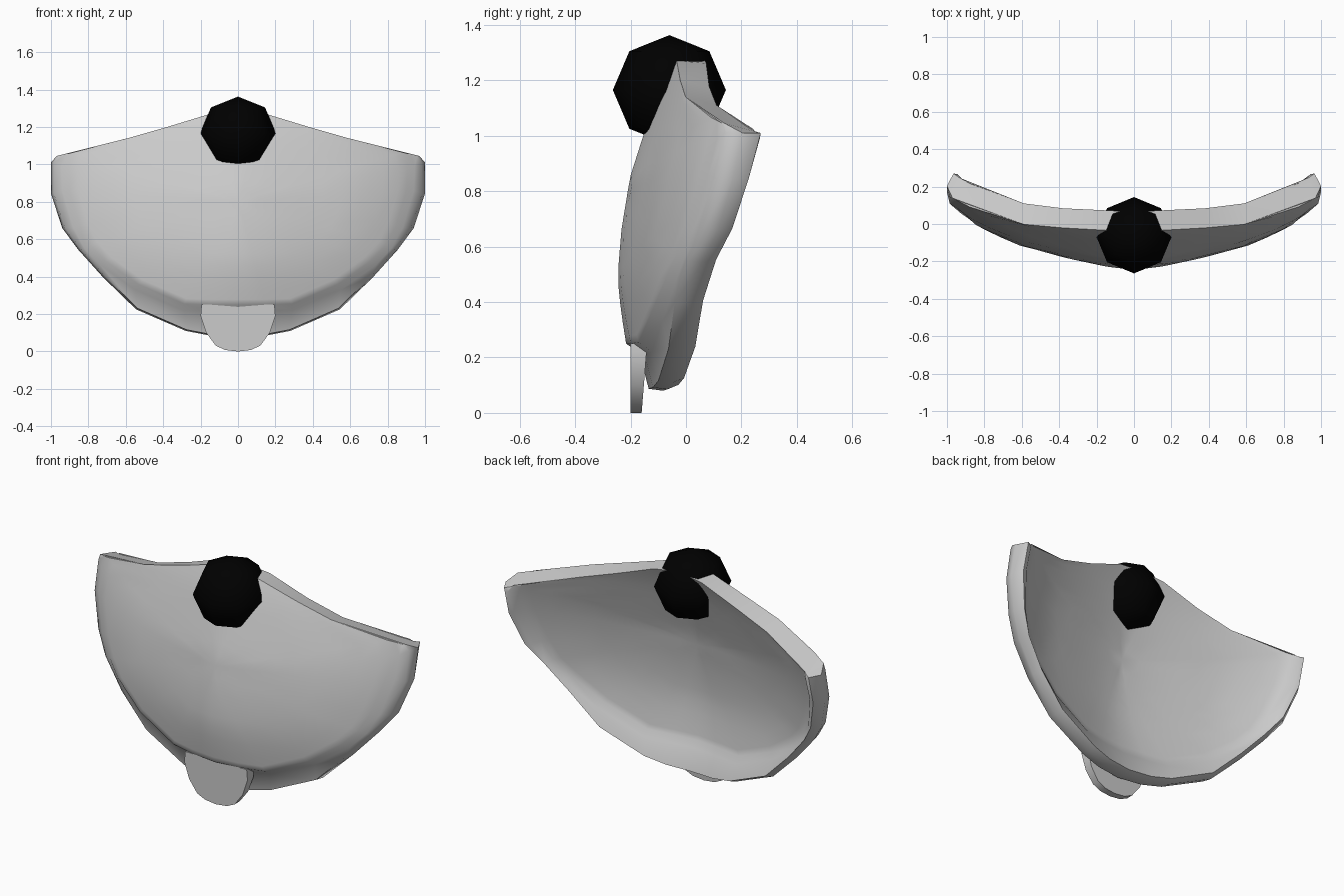
import bpy, bmesh, math

if "Cube" in bpy.data.objects:
    bpy.data.objects.remove(bpy.data.objects["Cube"])

# Front face: vertical centre profile (z, y) and how far it sweeps back sideways (x, y)
PROFILE = [(0.0, -0.18), (0.08, -0.19), (0.256, -0.217), (0.37, -0.235), (0.49, -0.247), (0.66, -0.233),
           (0.85, -0.202), (0.985, -0.159), (1.16, -0.1), (1.28, -0.045)]
SWEEP = [(0, 0), (.13, .013), (.31, .05), (.6, .125), (.83, .228), (1.0, .345)]


def lerp(table, t):
    for (a, p), (b, q) in zip(table, table[1:]):
        if t <= b:
            break
    return p + (q - p) * (t - a) / (b - a)


def front_y(x, z):
    return lerp(PROFILE, z) + lerp(SWEEP, abs(x))


def mirrored(half):
    """Close a half outline that starts and ends on x = 0."""
    return half + [(-x, z) for x, z in reversed(half[1:-1])]


def scaled(ring, s):
    return [(x * s, 0.8 + (z - 0.8) * s) for x, z in ring]


def finish(name, bm, angle):
    bmesh.ops.recalc_face_normals(bm, faces=bm.faces)
    me = bpy.data.meshes.new(name)
    bm.to_mesh(me)
    bm.free()
    ob = bpy.data.objects.new(name, me)
    bpy.context.collection.objects.link(ob)
    bpy.ops.object.select_all(action='DESELECT')
    ob.select_set(True)
    bpy.context.view_layer.objects.active = ob
    bpy.ops.object.shade_smooth_by_angle(angle=math.radians(angle))
    return ob


# Half outlines, from bottom centre round the side to top centre
TOP = [(0.59, 1.14), (0.38, 1.2), (0.15, 1.27), (0, 1.28)]
outline = mirrored([(0, .08), (.15, .085), (.28, .11), (.545, .225), (.72, .395), (.855, .545),
                    (.94, .66), (1, .845), (1, 1.01), (.97, 1.045)] + TOP)
groove = mirrored([(0, .215), (.15, .215), (.29, .22), (.55, .33), (.74, .465), (.82, .55),
                   (.88, .66), (.94, .86), (.945, .99), (.92, 1.055)] + TOP)
panel = mirrored([(0, .25), (.15, .25), (.29, .255), (.535, .36), (.71, .485), (.79, .57),
                  (.845, .675), (.90, .86), (.905, .99), (.88, 1.065)] + TOP)
n = len(outline)
tip = 9                                   # outline index where the top edge starts


def on_top(i):
    return tip <= i <= n - tip


def inset(ring, s):
    """Pull the side and bottom of an outline inwards, keeping the top edge."""
    return [(x, z) if tip < i < n - tip else (x * s, z + (1 - s) * .5 * max(0, 1 - z))
            for i, (x, z) in enumerate(ring)]


def lowered(ring):
    """The top edge slopes down towards the back."""
    return [(x, z - min(.03, abs(x) * .06) if on_top(i) else z) for i, (x, z) in enumerate(ring)]


def face(x, z):                           # panel front, flattening at the tips
    return -.05 * x * x * max(0, min(1, (z - .5) * 2))


def rim(x, z):                            # rim front
    return .055 - .105 * (z - .1)


def edge(x, z):                           # outermost line of the rim
    return rim(x, z) + .05


def ridge(x, z):                          # back ridge of the rim
    return .155 - .055 * z


def inner(x, z):                          # hollow back
    return .11 - .015 * x * x


def lip(x, z):                            # raised line around the hollow back
    return inner(x, z) + .02


# Curved plate: nested rings from the front centre, over the rim, to the back centre
STEPS = (.12, .25, .38, .5, .62, .74, .86, .95)
back_rim = lowered(groove)
back_panel = lowered(panel)
layers = [(scaled(panel, s), face, face) for s in STEPS]
layers += [(panel, face, face), (groove, rim, face), (inset(outline, .985), rim, face),
           (outline, edge, face), (lowered(inset(outline, .965)), ridge, inner),
           (back_rim, lip, inner), (back_panel, inner, inner)]
layers += [(scaled(back_panel, s), inner, inner) for s in reversed(STEPS)]

bm = bmesh.new()
rings = []
for pts, side, top in layers:
    ring = []
    for i, (x, z) in enumerate(pts):
        off = top if on_top(i) else side
        ring.append(bm.verts.new((x, front_y(x, z) + off(x, z), z)))
    rings.append(ring)
for a, b in zip(rings, rings[1:]):
    for i in range(n):
        j = (i + 1) % n
        bm.faces.new((a[i], a[j], b[j], b[i]))
for ring, off in ((rings[0], 0), (rings[-1], .11)):
    mid = bm.verts.new((0, front_y(0, .8) + off, .8))
    for i in range(n):
        bm.faces.new((mid, ring[i], ring[(i + 1) % n]))
bmesh.ops.remove_doubles(bm, verts=bm.verts, dist=0.0005)
finish("curved_plate", bm, 55)

# Rounded tab under the plate
bm = bmesh.new()
tab = mirrored([(0, 0), (.07, .008), (.12, .032), (.17, .1), (.2, .19), (.195, .25), (0, .25)])
front = [bm.verts.new((x, -0.2, z)) for x, z in tab]
back = [bm.verts.new((x, -0.16 + 0.02 * z / .25, z)) for x, z in tab]
bm.faces.new(front)
bm.faces.new(back)
for i in range(len(tab)):
    j = (i + 1) % len(tab)
    bm.faces.new((front[i], front[j], back[j], back[i]))
finish("bottom_tab", bm, 30)

# Low-poly ball set through the top of the plate
bm = bmesh.new()
bmesh.ops.create_uvsphere(bm, u_segments=8, v_segments=4, radius=0.204)
for v in bm.verts:
    v.co.z *= 0.97
    v.co += type(v.co)((0, -0.06, 1.165))
ball = finish("black_ball", bm, 80)
mat = bpy.data.materials.new("black")
mat.diffuse_color = (0, 0, 0, 1)
mat.use_nodes = True
mat.node_tree.nodes["Principled BSDF"].inputs["Base Color"].default_value = mat.diffuse_color
ball.data.materials.append(mat)
